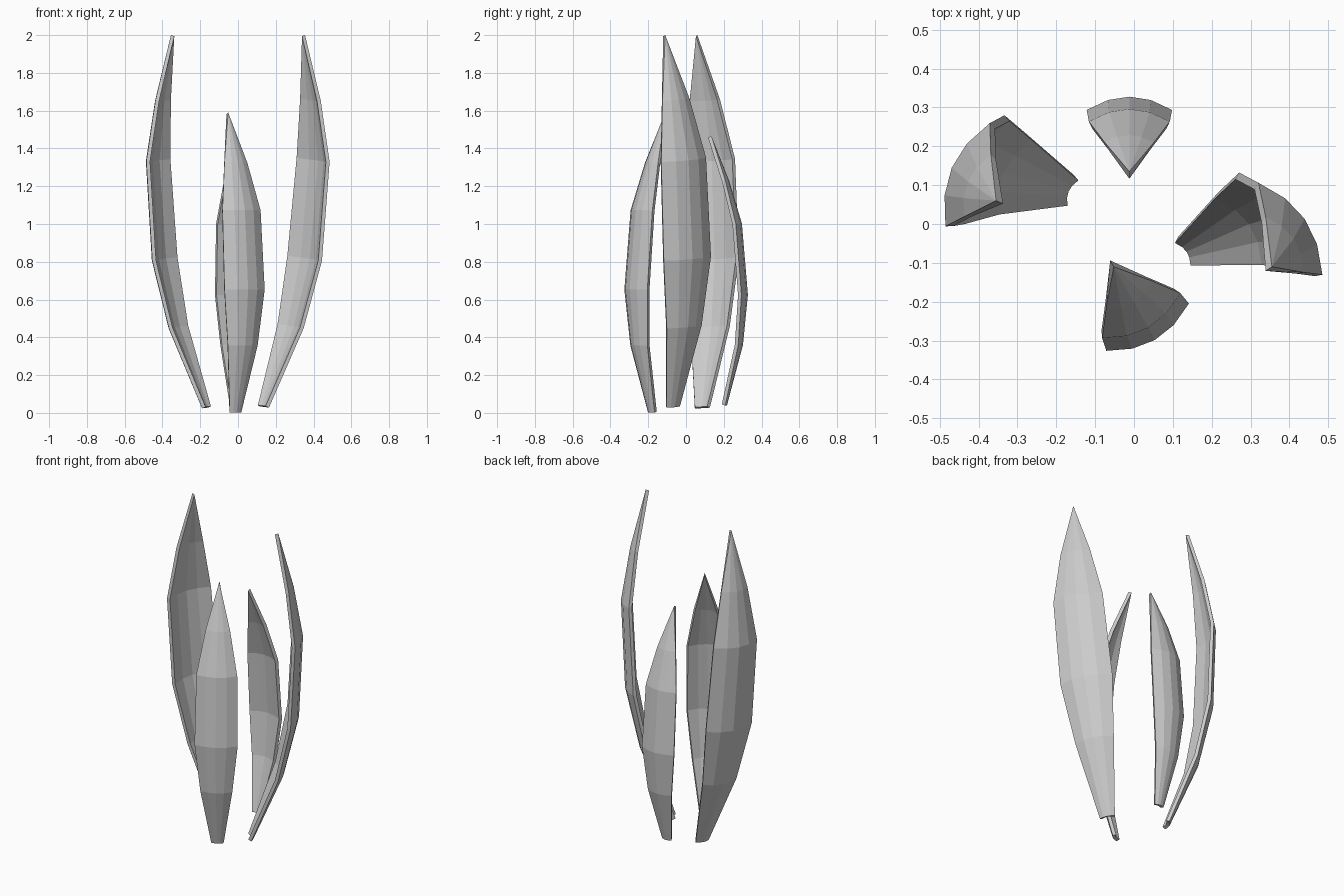
import bpy
from mathutils import Vector

if "Cube" in bpy.data.objects:
    bpy.data.objects.remove(bpy.data.objects["Cube"])

# Leaf profile per unit length: (height, outward bow, half width)
ROWS = [(0.0, 0.0, 0.022), (0.22, 0.072, 0.057), (0.405, 0.101, 0.077),
        (0.67, 0.094, 0.073), (0.83, 0.056, 0.044)]
ACROSS = (-1, -0.5, 0, 0.5, 1)
BULGE = 0.31


def leaf(name, base, tip, outward):
    """Curved, cupped leaf from base to tip, facing the outward direction."""
    base, tip = Vector(base), Vector(tip)
    length = (tip - base).length
    axis = (tip - base).normalized()
    out = Vector((*outward, 0))
    out = (out - axis * out.dot(axis)).normalized()
    side = axis.cross(out)

    verts, faces = [], []
    n = len(ACROSS)
    for h, bow, w in ROWS:
        for u in ACROSS:
            verts.append(base + length * (axis * h + side * (u * w)
                                          + out * (bow - BULGE * w * u * u)))
    for r in range(len(ROWS) - 1):
        for j in range(n - 1):
            a = r * n + j
            faces.append((a, a + 1, a + 1 + n, a + n))
    # Pointed end
    verts.append(tip)
    top = (len(ROWS) - 1) * n
    for j in range(n - 1):
        faces.append((top + j, top + j + 1, len(verts) - 1))

    mesh = bpy.data.meshes.new(name)
    mesh.from_pydata(verts, [], faces)
    obj = bpy.data.objects.new(name, mesh)
    bpy.context.collection.objects.link(obj)
    # Leaf thickness, grown towards the inside
    solid = obj.modifiers.new("thickness", 'SOLIDIFY')
    solid.thickness = 0.02
    solid.offset = -1
    return obj


# Two tall side leaves
leaf("right_leaf", (0.15, -0.06, 0.03), (0.355, -0.11, 2.0), (0.82, 0.57))
leaf("left_leaf", (-0.185, 0.092, 0.025), (-0.355, 0.06, 2.0), (-0.918, 0.395))
# Two short leaves at front and back
leaf("front_leaf", (-0.008, -0.193, 0.002), (-0.052, -0.11, 1.59), (0.496, -0.868))
leaf("back_leaf", (-0.012, 0.217, 0.04), (-0.012, 0.135, 1.465), (0, 1))
